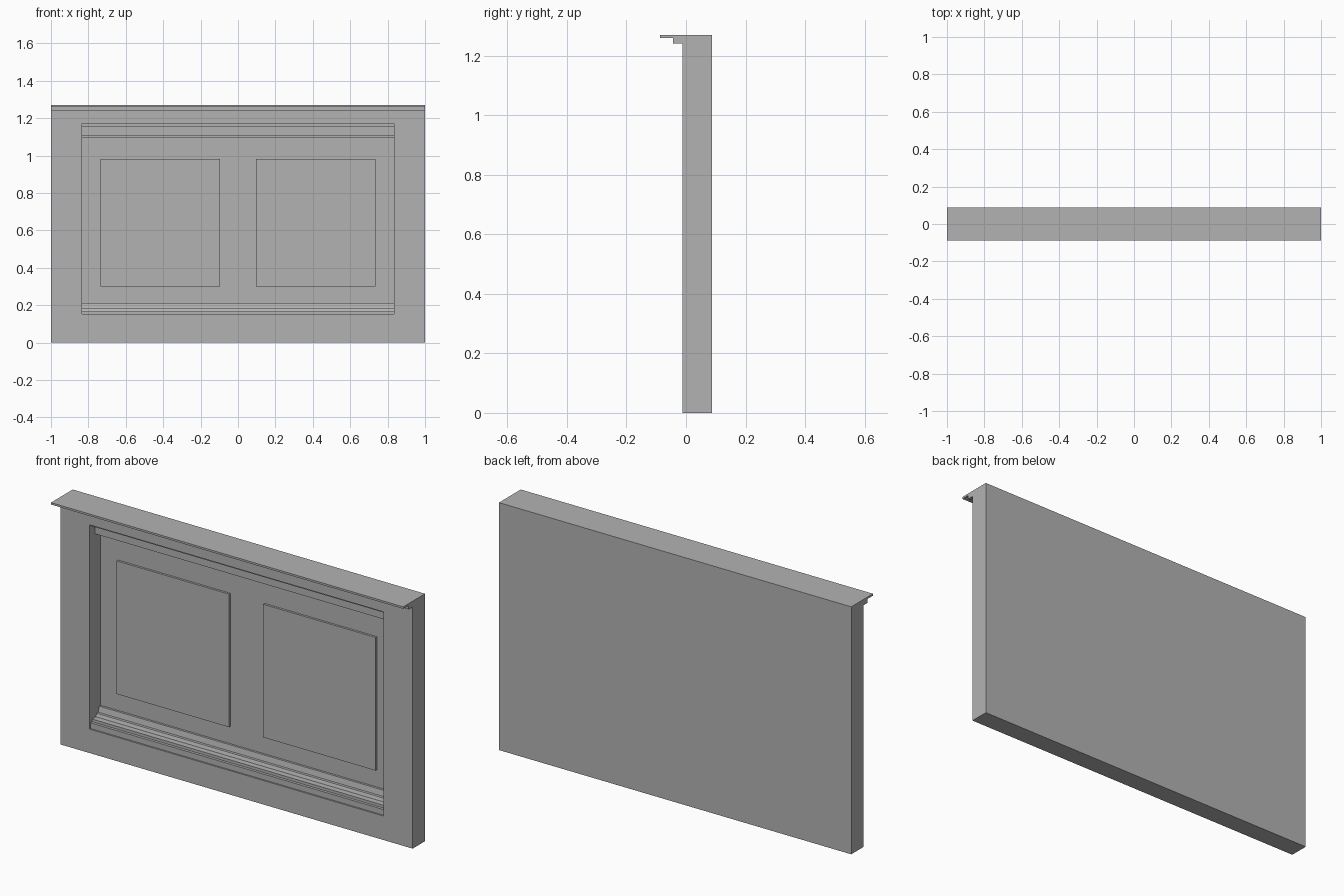
import bpy
import bmesh

if "Cube" in bpy.data.objects:
    bpy.data.objects.remove(bpy.data.objects["Cube"], do_unlink=True)

grey = bpy.data.materials.new("plain grey")
grey.use_nodes = True
grey.diffuse_color = (0.45, 0.45, 0.45, 1)
grey.node_tree.nodes["Principled BSDF"].inputs["Base Color"].default_value = (0.45, 0.45, 0.45, 1)


def extrude_profile(name, profile, x0, x1):
    """Sweep a (y, z) outline along x from x0 to x1."""
    bm = bmesh.new()
    face = bm.faces.new([bm.verts.new((x0, y, z)) for y, z in profile])
    moved = bmesh.ops.extrude_face_region(bm, geom=[face])["geom"]
    bmesh.ops.translate(bm, vec=(x1 - x0, 0, 0),
                        verts=[v for v in moved if isinstance(v, bmesh.types.BMVert)])
    bmesh.ops.recalc_face_normals(bm, faces=bm.faces)
    mesh = bpy.data.meshes.new(name)
    bm.to_mesh(mesh)
    bm.free()
    mesh.materials.append(grey)
    obj = bpy.data.objects.new(name, mesh)
    bpy.context.collection.objects.link(obj)
    return obj


FRONT, BACK, RECESS = -0.012, 0.088, 0.077

# Body with the stepped cornice along its top front edge
body = extrude_profile("body_with_cornice", [
    (FRONT, 0), (BACK, 0), (BACK, 1.27), (-0.088, 1.27), (-0.088, 1.26),
    (-0.044, 1.26), (-0.044, 1.24), (FRONT, 1.24)], -1, 1)

# Recess outline: stepped sill moulding below, stepped head moulding above
sill = [(-0.1, 0.123), (-0.004, 0.123), (-0.004, 0.152), (0.01, 0.152), (0.01, 0.166),
        (0.04, 0.166), (0.046, 0.182), (0.06, 0.182), (0.066, 0.211), (RECESS, 0.211)]
head = [(RECESS, 1.096), (0.056, 1.096), (0.056, 1.107), (0.034, 1.107), (0.034, 1.155),
        (0.01, 1.155), (0.01, 1.171), (-0.1, 1.171)]
cutter = extrude_profile("recess_cutter", sill + head, -0.835, 0.835)
cutter.hide_render = True

cut = body.modifiers.new("recess", "BOOLEAN")
cut.operation = "DIFFERENCE"
cut.solver = "EXACT"
cut.object = cutter
bpy.context.view_layer.objects.active = body
bpy.ops.object.modifier_apply(modifier=cut.name)
bpy.data.objects.remove(cutter, do_unlink=True)

# Two raised panels on the back wall of the recess
outline = [(0.066, 0.3), (RECESS, 0.3), (RECESS, 0.983), (0.066, 0.983)]
for side, sign in (("left", 1), ("right", -1)):
    extrude_profile(side + "_raised_panel", outline, *sorted((0.097 * sign, 0.735 * sign)))
